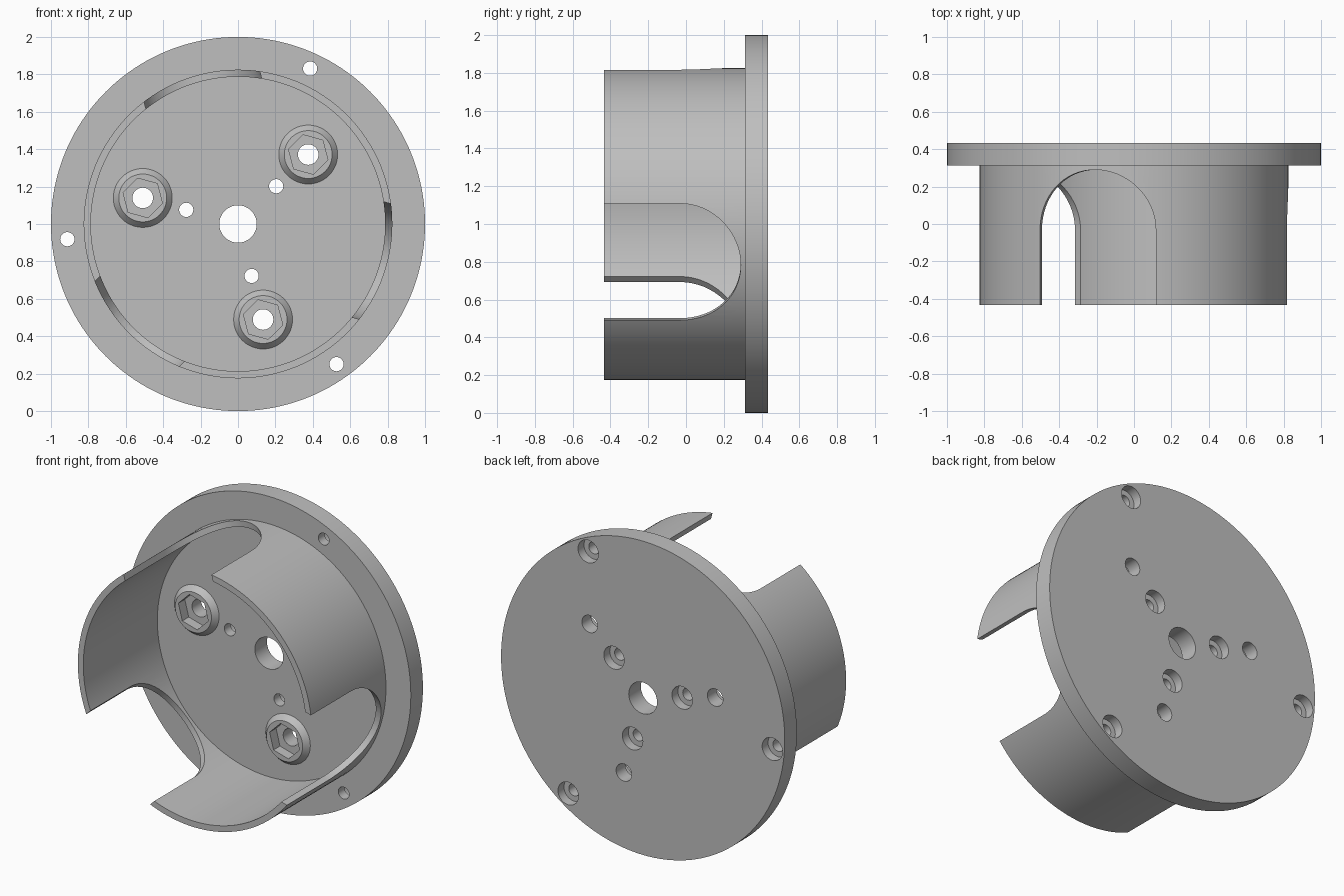
import bpy, bmesh, math
from mathutils import Matrix, Vector

if "Cube" in bpy.data.objects:
    bpy.data.objects.remove(bpy.data.objects["Cube"], do_unlink=True)

grey = bpy.data.materials.new("plain grey")
grey.use_nodes = True
COLOUR = (0.52, 0.52, 0.52, 1)
grey.diffuse_color = COLOUR
grey.node_tree.nodes["Principled BSDF"].inputs["Base Color"].default_value = COLOUR

FRONT, FLOOR, BACK = -0.434, 0.312, 0.434
TURN = 44.7                       # angle of the first fastener row
THIRDS = (0, 120, 240)


def finish(bm, name):
    bmesh.ops.recalc_face_normals(bm, faces=bm.faces)
    mesh = bpy.data.meshes.new(name)
    bm.to_mesh(mesh)
    bm.free()
    mesh.materials.append(grey)
    ob = bpy.data.objects.new(name, mesh)
    bpy.context.collection.objects.link(ob)
    return ob


def polar(radius, degrees):
    a = math.radians(degrees)
    return radius * math.cos(a), 1 + radius * math.sin(a)


def disc(name, radius, y0, y1, at=(0, 1), sides=64, front_radius=None, spin=0):
    """Cylinder or frustum along y, from y0 (front) to y1 (back)."""
    bm = bmesh.new()
    place = (Matrix.Translation((at[0], (y0 + y1) / 2, at[1]))
             @ Matrix.Rotation(math.radians(90), 4, 'X')
             @ Matrix.Rotation(math.radians(spin), 4, 'Z'))
    bmesh.ops.create_cone(bm, cap_ends=True, segments=sides, radius1=radius,
                          radius2=front_radius or radius, depth=y1 - y0, matrix=place)
    return finish(bm, name)


def slot(name, degrees, half=0.32, arc_y=-0.03):
    """U-shaped block pointing outward from the axis."""
    a = math.radians(degrees)
    out = Vector((math.cos(a), 0, math.sin(a)))
    side = Vector((-math.sin(a), 0, math.cos(a)))
    outline = [(half, FRONT - 0.1)]
    outline += [(half * math.cos(math.pi * i / 32), arc_y + half * math.sin(math.pi * i / 32))
                for i in range(33)]
    outline.append((-half, FRONT - 0.1))
    bm = bmesh.new()
    base = Vector((0, 0, 1)) + out * 0.4
    face = bm.faces.new([bm.verts.new(base + side * s + Vector((0, y, 0))) for s, y in outline])
    ext = bmesh.ops.extrude_face_region(bm, geom=[face])
    bmesh.ops.translate(bm, vec=out * 0.6,
                        verts=[v for v in ext["geom"] if isinstance(v, bmesh.types.BMVert)])
    return finish(bm, name)


def combine(target, helper, operation='DIFFERENCE'):
    helper.hide_render = True
    mod = target.modifiers.new("cut", 'BOOLEAN')
    mod.operation, mod.object, mod.solver = operation, helper, 'EXACT'
    bpy.context.view_layer.objects.active = target
    bpy.ops.object.modifier_apply(modifier=mod.name)
    bpy.data.objects.remove(helper, do_unlink=True)


# Back flange, raised bosses and all holes
flange = disc("flange", 1, FLOOR, BACK, sides=160)
for t in THIRDS:
    boss_at = polar(0.528, TURN + t)
    combine(flange, disc("boss", 0.16, FLOOR - 0.035, FLOOR + 0.003, boss_at, 48, 0.128), 'UNION')
for t in THIRDS:
    boss_at = polar(0.528, TURN + t)
    # Hexagonal socket with a through hole
    combine(flange, disc("hex_cut", 0.109, 0.1, FLOOR + 0.03, boss_at, 6, spin=TURN - 30))
    combine(flange, disc("bolt_cut", 0.055, 0.1, 0.6, boss_at, 32))
    # Screw holes counterbored from the back
    for at in (polar(0.287, TURN + t), polar(0.916, TURN + 20.4 + t)):
        combine(flange, disc("screw_cut", 0.038, 0.1, 0.6, at, 32))
        combine(flange, disc("counterbore_cut", 0.072, BACK - 0.06, 0.6, at, 32))
combine(flange, disc("centre_cut", 0.1, 0.1, 0.6, sides=48))

# Thin cylindrical wall with three round-ended slots
wall = disc("slotted_wall", 0.825, FRONT, FLOOR + 0.004, sides=160)
combine(wall, disc("bore_cut", 0.787, FRONT - 0.2, 0.6, sides=160))
for t in THIRDS:
    combine(wall, slot("slot_cut", TURN + 60 + t))

# Smooth curved sides, sharp edges
for ob in (flange, wall):
    bpy.ops.object.select_all(action='DESELECT')
    ob.select_set(True)
    bpy.context.view_layer.objects.active = ob
    bpy.ops.object.shade_smooth_by_angle(angle=math.radians(30))
